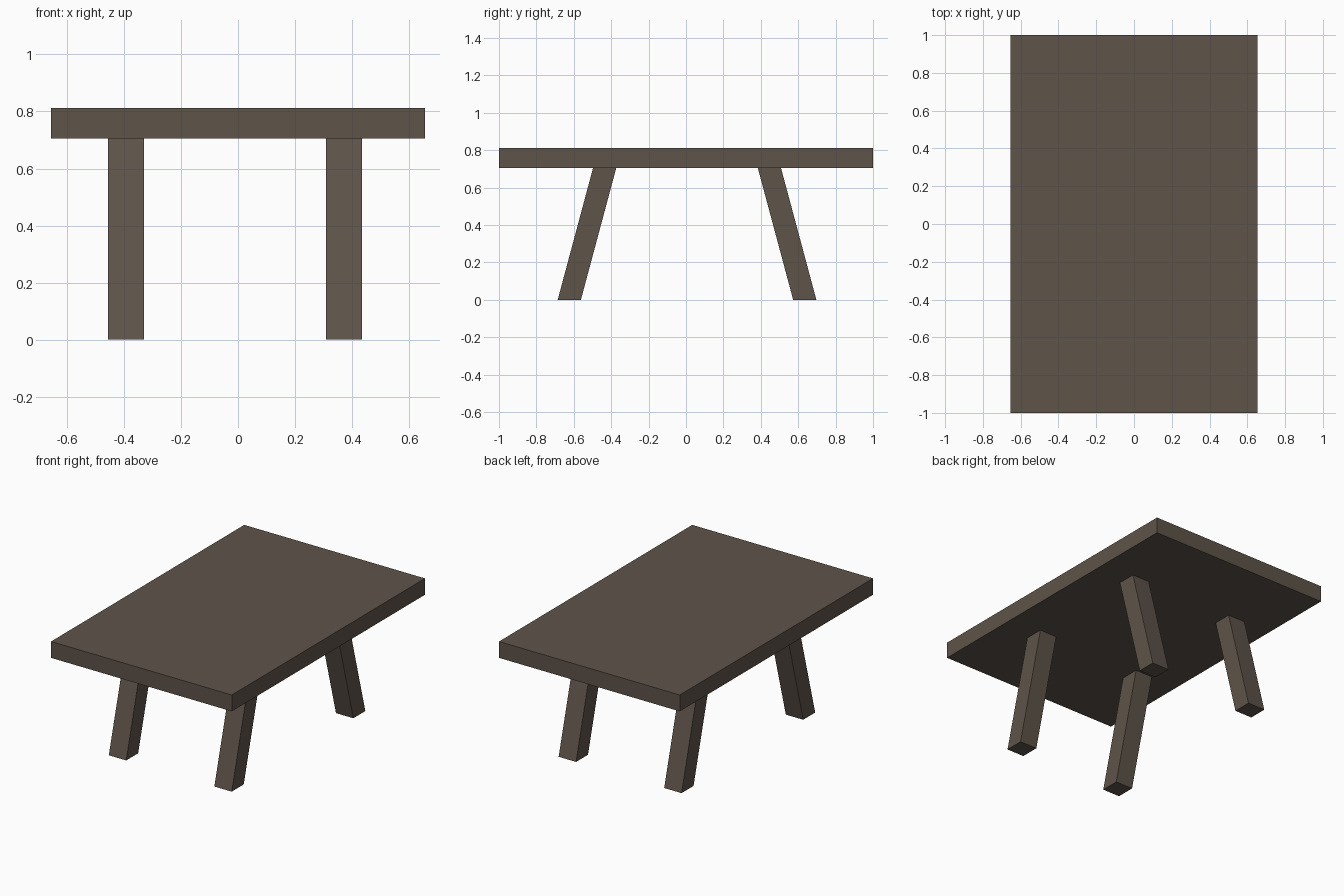
import bpy, bmesh

if "Cube" in bpy.data.objects:
    bpy.data.objects.remove(bpy.data.objects["Cube"])

# Single dark wood colour
wood = bpy.data.materials.new("dark wood")
wood.diffuse_color = (0.112, 0.087, 0.068, 1)
wood.use_nodes = True
wood.node_tree.nodes["Principled BSDF"].inputs["Base Color"].default_value = wood.diffuse_color


def slanted_box(name, x, y_bottom, y_top, z_bottom, z_top):
    """Box whose top end may be shifted along y; x and y are (min, max) ranges."""
    bm = bmesh.new()
    bmesh.ops.create_cube(bm, size=1)
    for v in bm.verts:
        up = v.co.z > 0
        ys = y_top if up else y_bottom
        v.co = (x[v.co.x > 0], ys[v.co.y > 0], z_top if up else z_bottom)
    mesh = bpy.data.meshes.new(name)
    bm.to_mesh(mesh)
    bm.free()
    mesh.materials.append(wood)
    obj = bpy.data.objects.new(name, mesh)
    bpy.context.collection.objects.link(obj)
    return obj


# Table top
slanted_box("table_top", (-0.655, 0.655), (-1, 1), (-1, 1), 0.705, 0.812)

# Four legs splayed outwards along y
for side, x in (("left", (-0.456, -0.33)), ("right", (0.309, 0.435))):
    slanted_box("front_leg_" + side, x, (-0.686, -0.562), (-0.497, -0.373), 0, 0.705)
    slanted_box("back_leg_" + side, x, (0.573, 0.697), (0.384, 0.508), 0, 0.705)
